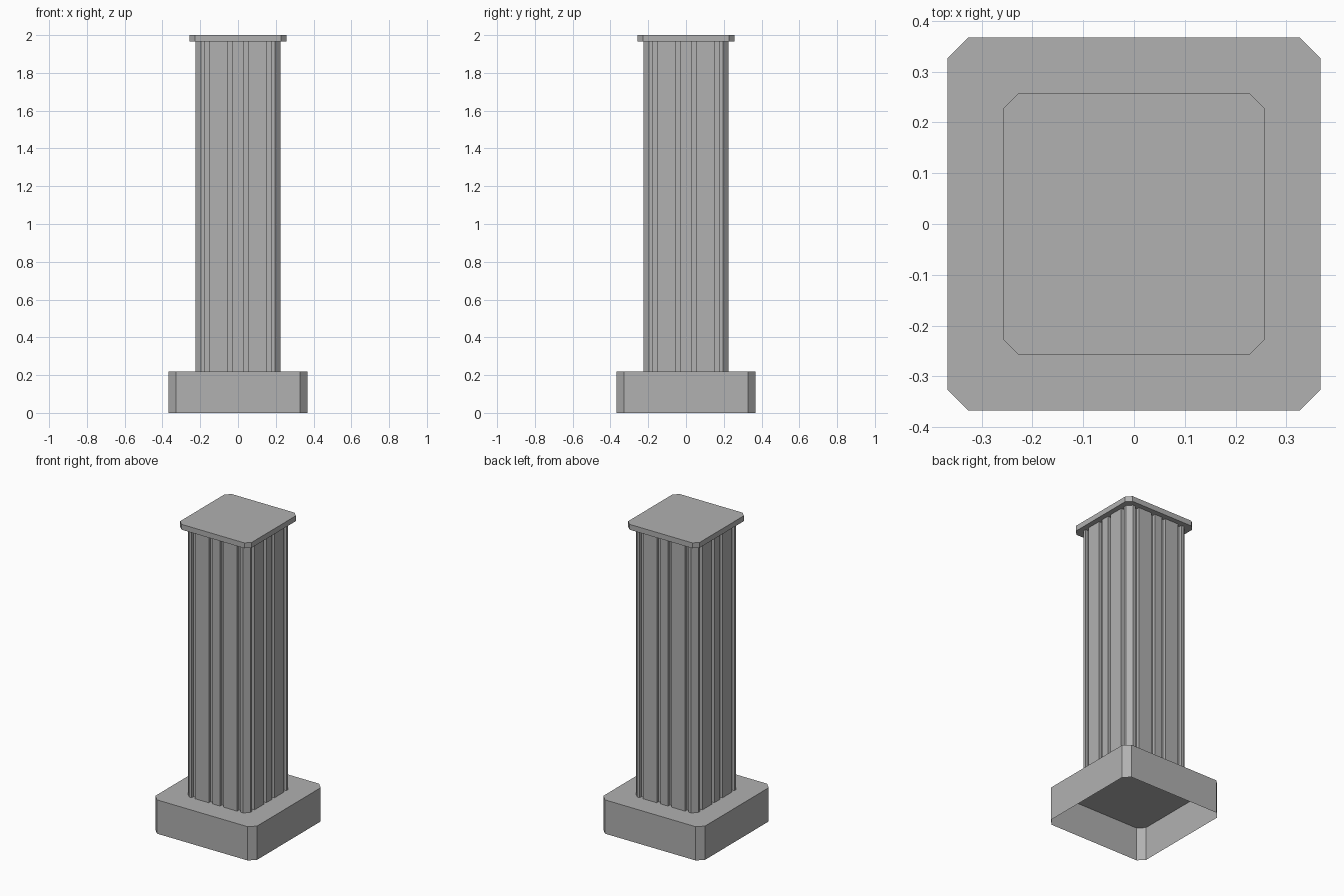
import bpy
import bmesh
from math import pi
from mathutils import Matrix, Vector

cube = bpy.data.objects.get("Cube")
if cube:
    bpy.data.objects.remove(cube, do_unlink=True)

stone = bpy.data.materials.new("grey stone")
stone.use_nodes = True
stone.diffuse_color = (0.44, 0.44, 0.44, 1)
stone.node_tree.nodes["Principled BSDF"].inputs["Base Color"].default_value = (0.44, 0.44, 0.44, 1)


def four_sides(side):
    """Repeat one side's outline around the vertical axis."""
    return [Matrix.Rotation(k * pi / 2, 2) @ Vector(p) for k in range(4) for p in side]


def chamfered_square(half, cut):
    return four_sides([(cut - half, -half), (half - cut, -half)])


def fluted_square(half, cut, grooves, depth):
    side = [(cut - half, -half)]
    for start, end in grooves:
        side += [(start, -half), (start, depth - half), (end, depth - half), (end, -half)]
    side.append((half - cut, -half))
    return four_sides(side)


def prism(name, outline, z0, z1, top=True, bottom=True):
    bm = bmesh.new()
    low = [bm.verts.new((p.x, p.y, z0)) for p in outline]
    high = [bm.verts.new((p.x, p.y, z1)) for p in outline]
    for i in range(len(outline)):
        j = (i + 1) % len(outline)
        bm.faces.new((low[i], low[j], high[j], high[i]))
    if top:
        bm.faces.new(high)
    if bottom:
        bm.faces.new(low[::-1])
    mesh = bpy.data.meshes.new(name)
    bm.to_mesh(mesh)
    bm.free()
    mesh.materials.append(stone)
    obj = bpy.data.objects.new(name, mesh)
    bpy.context.collection.objects.link(obj)
    return obj


BASE_TOP, CAP_BOTTOM = 0.22, 1.965

# Hollow plinth, open underneath
prism("plinth", chamfered_square(0.367, 0.04), 0, BASE_TOP, bottom=False)

# Shaft with four upright grooves on each side
right_grooves = [(0.028, 0.053), (0.151, 0.176)]
grooves = [(-b, -a) for a, b in reversed(right_grooves)] + right_grooves
prism("shaft", fluted_square(0.225, 0.03, grooves, 0.02), BASE_TOP, CAP_BOTTOM,
      top=False, bottom=False)

# Flat cap slab
prism("cap", chamfered_square(0.258, 0.031), CAP_BOTTOM, 2)
